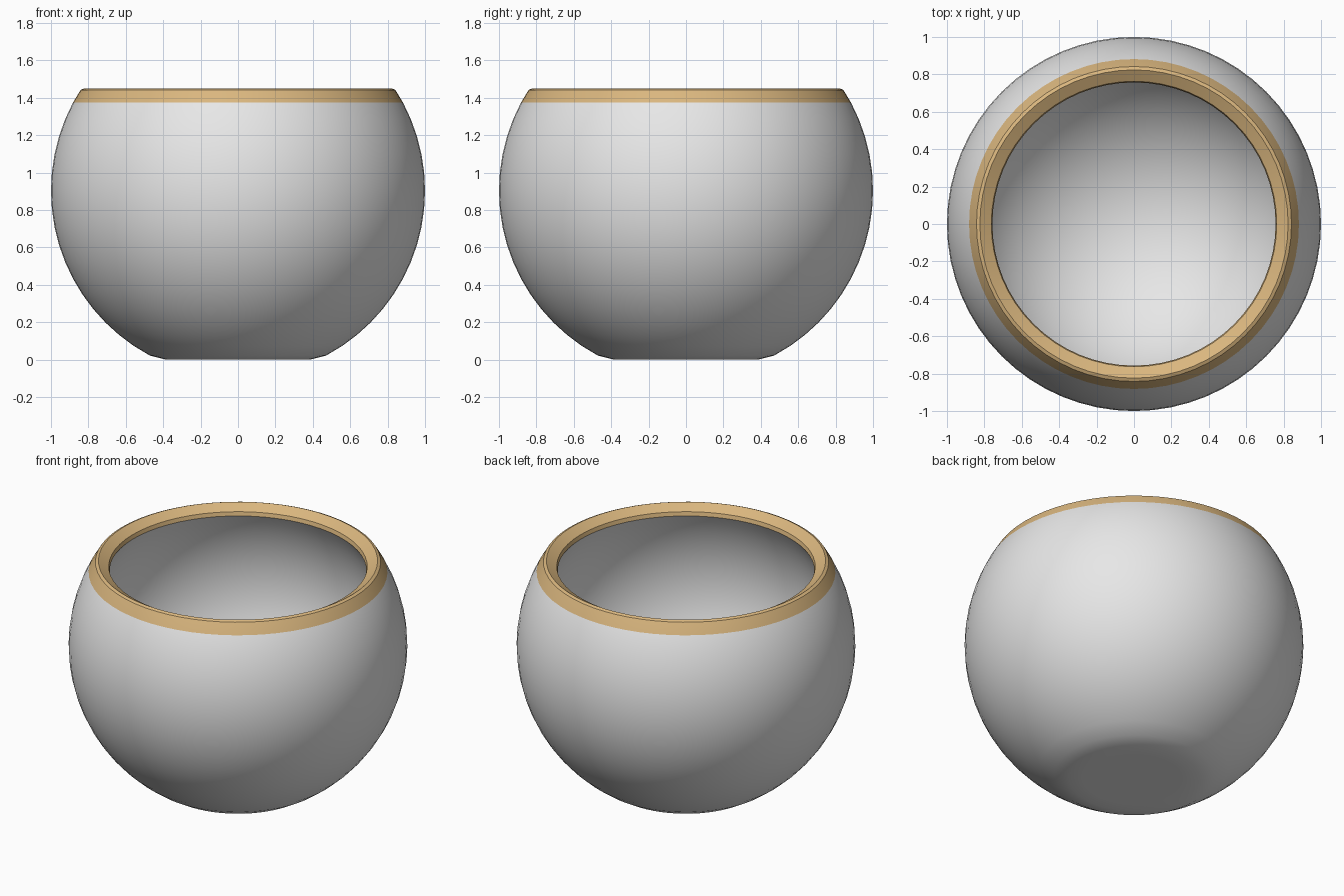
import bpy
import bmesh
from math import sin, cos, tau, radians

default_cube = bpy.data.objects.get("Cube")
if default_cube:
    bpy.data.objects.remove(default_cube, do_unlink=True)

SEGMENTS = 64
RING_STEP = 5.625   # degrees between rings
CENTRE_Z = 0.904    # height of the widest point
OUTER, INNER = 1.0, 0.9
BAND_Z = 1.375      # lower edge of the coloured rim


def make_material(name, colour):
    mat = bpy.data.materials.new(name)
    mat.use_nodes = True
    mat.diffuse_color = colour
    mat.node_tree.nodes["Principled BSDF"].inputs["Base Color"].default_value = colour
    return mat


def rings(radius, first, last):
    """Points (r, z) on a sphere from one ring to another; ring 0 is the equator."""
    angles = [radians(RING_STEP * i) for i in range(first, last + 1)]
    return [(radius * cos(t), CENTRE_Z + radius * sin(t)) for t in angles]


# Wall profile: flattened base, outer wall, chamfered lip, round inside
profile = [(r, max(z, 0)) for r, z in rings(OUTER, -16, 5)]
profile += [(0.842, 1.442), (0.824, 1.45), (0.763, 1.414), (0.757, 1.389)]
profile += reversed(rings(INNER, -16, 5))

# Revolve the profile into a closed bowl
bm = bmesh.new()
verts = [bm.verts.new((r, 0, z)) for r, z in profile]
edges = [bm.edges.new(pair) for pair in zip(verts, verts[1:])]
bmesh.ops.spin(bm, geom=verts + edges, cent=(0, 0, 0), axis=(0, 0, 1),
               angle=tau, steps=SEGMENTS, use_merge=True)
bmesh.ops.remove_doubles(bm, verts=bm.verts, dist=0.0005)
bmesh.ops.recalc_face_normals(bm, faces=bm.faces)

# Rim colour by height
for face in bm.faces:
    face.material_index = int(face.calc_center_median().z > BAND_Z)

mesh = bpy.data.meshes.new("bowl")
bm.to_mesh(mesh)
bm.free()
mesh.materials.append(make_material("white ceramic", (0.8, 0.8, 0.8, 1)))
mesh.materials.append(make_material("tan rim", (0.70, 0.47, 0.21, 1)))

bowl = bpy.data.objects.new("bowl", mesh)
bpy.context.collection.objects.link(bowl)
bpy.ops.object.select_all(action='DESELECT')
bowl.select_set(True)
bpy.context.view_layer.objects.active = bowl
bpy.ops.object.shade_smooth_by_angle(angle=radians(30))
